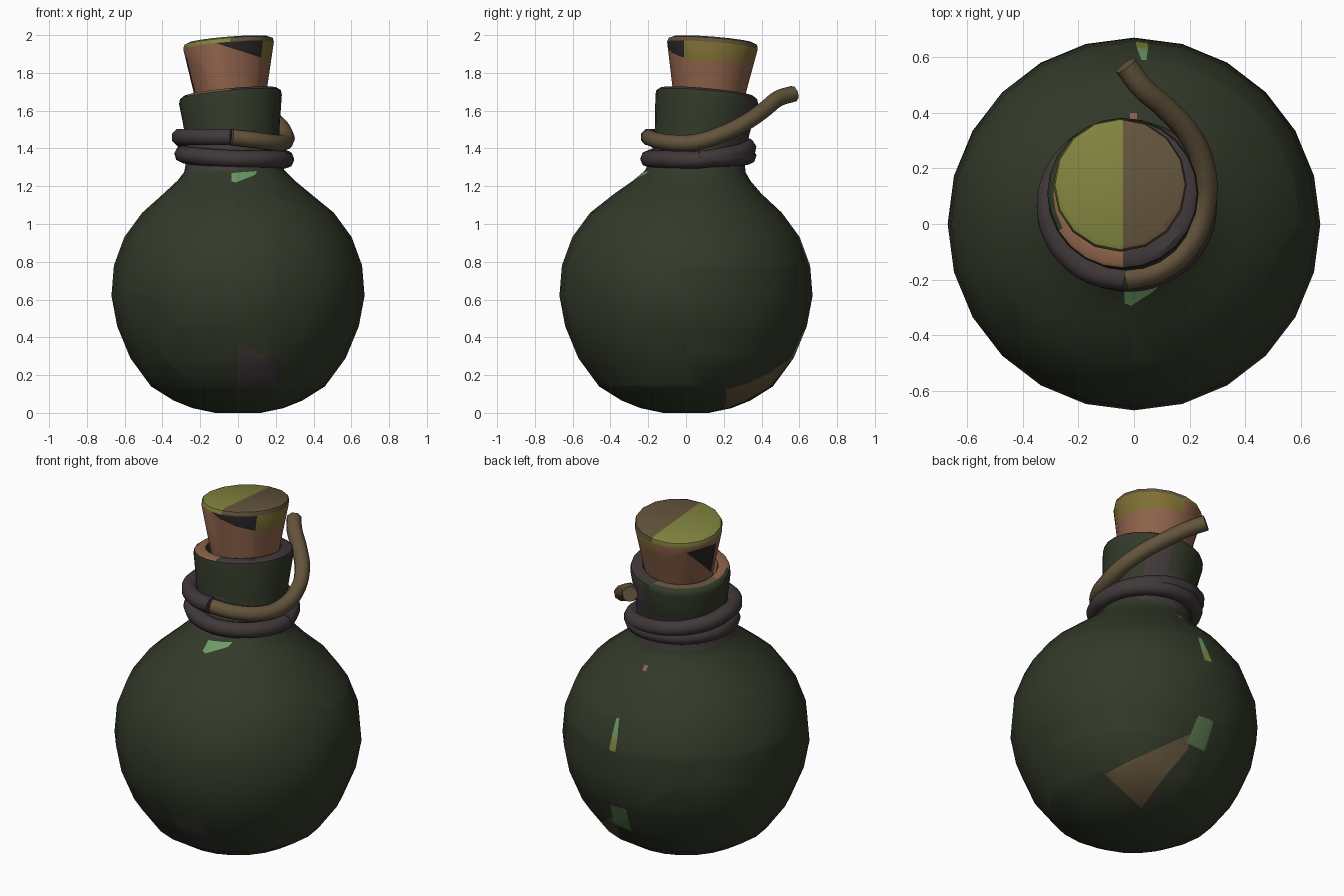
import bpy, bmesh, math
from mathutils import Vector

if "Cube" in bpy.data.objects:
    bpy.data.objects.remove(bpy.data.objects["Cube"])

COLOURS = {
    "dark_green_glass": (.032, .041, .022), "dark_purple": (.052, .040, .042),
    "rope_brown": (.125, .088, .045), "cork_orange": (.275, .125, .070),
    "olive_green": (.220, .230, .050), "ochre": (.210, .160, .036),
    "near_black": (.021, .017, .018), "light_green": (.150, .320, .135),
    "mid_green": (.090, .180, .070),
}
NAMES = list(COLOURS)
MATS = []
for n, c in COLOURS.items():
    m = bpy.data.materials.new(n)
    m.diffuse_color = (*c, 1)
    m.use_nodes = True
    m.node_tree.nodes["Principled BSDF"].inputs["Base Color"].default_value = m.diffuse_color
    MATS.append(m)
GREEN, PURPLE, BROWN, ORANGE, OLIVE, OCHRE, BLACK, LIGHT, MID = range(9)


def lathe(rings, sides):
    """Loft rings (x, y, z, radius, tilt) into a bmesh, capped at both ends."""
    bm = bmesh.new()
    loops = []
    for cx, cy, z, r, tilt in rings:
        loop = []
        for i in range(sides):
            a = math.tau * i / sides
            dx, dy = r * math.cos(a), r * math.sin(a)
            loop.append(bm.verts.new((cx + dx, cy + dy, z + tilt * (dx - dy))))
        loops.append(loop)
    for a, b in zip(loops, loops[1:]):
        for i in range(sides):
            j = (i + 1) % sides
            bm.faces.new((a[i], a[j], b[j], b[i]))
    bm.faces.new(loops[0][::-1])
    bm.faces.new(loops[-1])
    bm.normal_update()
    return bm


def paint(bm, az, el, pts, mat, z0=0):
    """Cut a convex patch, drawn in a view from (az, el), into the surface."""
    az, el = math.radians(az), math.radians(el)
    n = Vector((math.cos(az) * math.cos(el), math.sin(az) * math.cos(el), math.sin(el)))
    right = Vector((-math.sin(az), math.cos(az), 0))
    up = n.cross(right)
    p = [Vector((0, 0, z0)) + right * u + up * v for u, v in pts]
    mid = sum(p, Vector()) / len(p)
    bm.normal_update()
    faces = [f for f in bm.faces if f.normal.dot(n) > .02]
    for a, b in zip(p, p[1:] + p[:1]):
        no = n.cross(b - a).normalized()
        if no.dot(mid - a) < 0:
            no = -no
        geom = set(faces)
        for f in faces:
            geom.update(f.edges)
            geom.update(f.verts)
        out = bmesh.ops.bisect_plane(bm, geom=list(geom), dist=1e-5, plane_co=a, plane_no=no)
        faces = [f for f in out["geom"] if isinstance(f, bmesh.types.BMFace)
                 and no.dot(f.calc_center_median() - a) > 0]
        if not faces:
            return
    for f in faces:
        f.material_index = mat


def smooth(ob, angle=40):
    bpy.ops.object.select_all(action='DESELECT')
    ob.select_set(True)
    bpy.context.view_layer.objects.active = ob
    bpy.ops.object.shade_smooth_by_angle(angle=math.radians(angle))


def finish(bm, name):
    me = bpy.data.meshes.new(name)
    bm.to_mesh(me)
    bm.free()
    for m in MATS:
        me.materials.append(m)
    ob = bpy.data.objects.new(name, me)
    bpy.context.collection.objects.link(ob)
    smooth(ob)


# Bottle: round belly, leaning neck and flared lip
belly = [(0, .12), (.025, .24), (.065, .34), (.14, .46), (.29, .57), (.46, .64), (.62, .67),
         (.78, .657), (.93, .602), (1.06, .507)]
rings = [(0, 0, z, r, 0) for z, r in belly]
rings += [(-.005, .01, 1.16, .39, 0), (-.01, .03, 1.23, .31, 0), (-.02, .05, 1.28, .265, .02),
          (-.025, .065, 1.36, .245, .04), (-.03, .085, 1.49, .25, .07),
          (-.04, .11, 1.66, .272, .09), (-.04, .11, 1.685, .267, .09),
          (-.04, .11, 1.697, .25, .09), (-.04, .11, 1.695, .205, .09),
          (-.04, .11, 1.61, .19, .09)]
bm = lathe(rings, 24)
for f in bm.faces:
    c = f.calc_center_median()
    a = math.degrees(math.atan2(c.y - .09, c.x + .03))
    if c.z > 1.65 and (f.normal.z > .8 or math.hypot(c.x + .04, c.y - .11) < .21):  # rim
        f.material_index = PURPLE if c.x > -.04 else (ORANGE if c.y < .11 else BROWN)
    elif 1.27 < c.z < 1.66 and (45 < a < 80 or (c.x < .03 and c.z < 1.45)):         # collar
        f.material_index = PURPLE
# painted chips on the glass
paint(bm, -90, 0, [(-.035, 1.27), (.1, 1.28), (.09, 1.26), (-.01, 1.22), (-.035, 1.225)], LIGHT)
paint(bm, -90, 0, [(0, .13), (.2, .14), (.2, .27), (0, .37)], PURPLE)
paint(bm, 45, -25, [(-.124, -.27), (.346, -.07), (.33, -.15), (.06, -.45)], BROWN, .62)
paint(bm, 90, 0, [(-.066, .43), (.04, .43), (.03, .27), (-.09, .28)], MID)
paint(bm, 90, 0, [(-.05, .84), (-.01, .84), (-.025, .94), (-.045, .94)], LIGHT)
paint(bm, 90, 0, [(-.05, .77), (-.005, .77), (-.01, .84), (-.05, .84)], OLIVE)
paint(bm, 90, 0, [(-.01, 1.16), (.015, 1.16), (.015, 1.185), (-.01, 1.185)], ORANGE)
finish(bm, "bottle")

# Cork: tapered stopper with a two-tone top
bm = lathe([(-.035, .115, 1.61, .175, .09), (-.05, .14, 1.945, .24, .08),
            (-.05, .142, 1.967, .234, .08), (-.05, .143, 1.975, .215, .08)], 16)
for f in bm.faces:
    f.material_index = ORANGE
bm.normal_update()
paint(bm, -90, 0, [(-.14, 1.965), (.135, 1.99), (.125, 1.88)], BLACK)
paint(bm, 0, 0, [(-.01, 1.865), (.45, 1.85), (.45, 2.05), (-.01, 2.05)], OCHRE)
paint(bm, 135, 25, [(-.06, .99), (.12, 1.03), (.1, .87)], BLACK, .62)
top = [(-.4, -.3), (-.04, -.3), (-.04, .6), (-.4, .6)]
for pts, mat in ((top, OLIVE), ([(-.04, -.3), (.4, -.3), (.4, .6), (-.04, .6)], BROWN)):
    # straight-down view: only the cap and its rounded edge face up
    paint(bm, -90, 90, pts, mat)
finish(bm, "cork")


def rope(name, pts, mat, radius=.046):
    cu = bpy.data.curves.new(name, 'CURVE')
    cu.dimensions = '3D'
    cu.bevel_depth, cu.bevel_resolution = radius, 2
    cu.use_fill_caps, cu.resolution_u = True, 4
    sp = cu.splines.new('BEZIER')
    sp.bezier_points.add(len(pts) - 1)
    for b, p in zip(sp.bezier_points, pts):
        b.co = p
        b.handle_left_type = b.handle_right_type = 'AUTO'
    cu.materials.append(MATS[mat])
    ob = bpy.data.objects.new(name, cu)
    bpy.context.collection.objects.link(ob)
    bpy.ops.object.select_all(action='DESELECT')
    ob.select_set(True)
    bpy.context.view_layer.objects.active = ob
    bpy.ops.object.convert(target='MESH')
    smooth(bpy.context.object, 50)


# Rope: two coils round the neck (quarter-turn heights), then the loose brown end
heights = [1.345, 1.36, 1.37, 1.345, 1.34, 1.40, 1.46, 1.46]
coil = []
for i in range(29):
    q, t = divmod(i / 4, 1)
    h0, h1 = heights[int(q)], heights[min(int(q) + 1, 7)]
    a = math.pi / 2 * i / 4
    cx = -.02 - (.015 if i > 20 else 0)
    coil.append((cx + .272 * math.cos(a), .065 + .262 * math.sin(a), h0 + (h1 - h0) * t))
rope("rope_coils", coil, PURPLE)
rope("rope_loose_end", [coil[-1], (.09, -.165, 1.445), (.2, -.07, 1.43), (.25, .06, 1.435),
                        (.25, .2, 1.48), (.2, .32, 1.54), (.11, .42, 1.61),
                        (.03, .49, 1.665), (-.03, .57, 1.69)], BROWN, .043)
